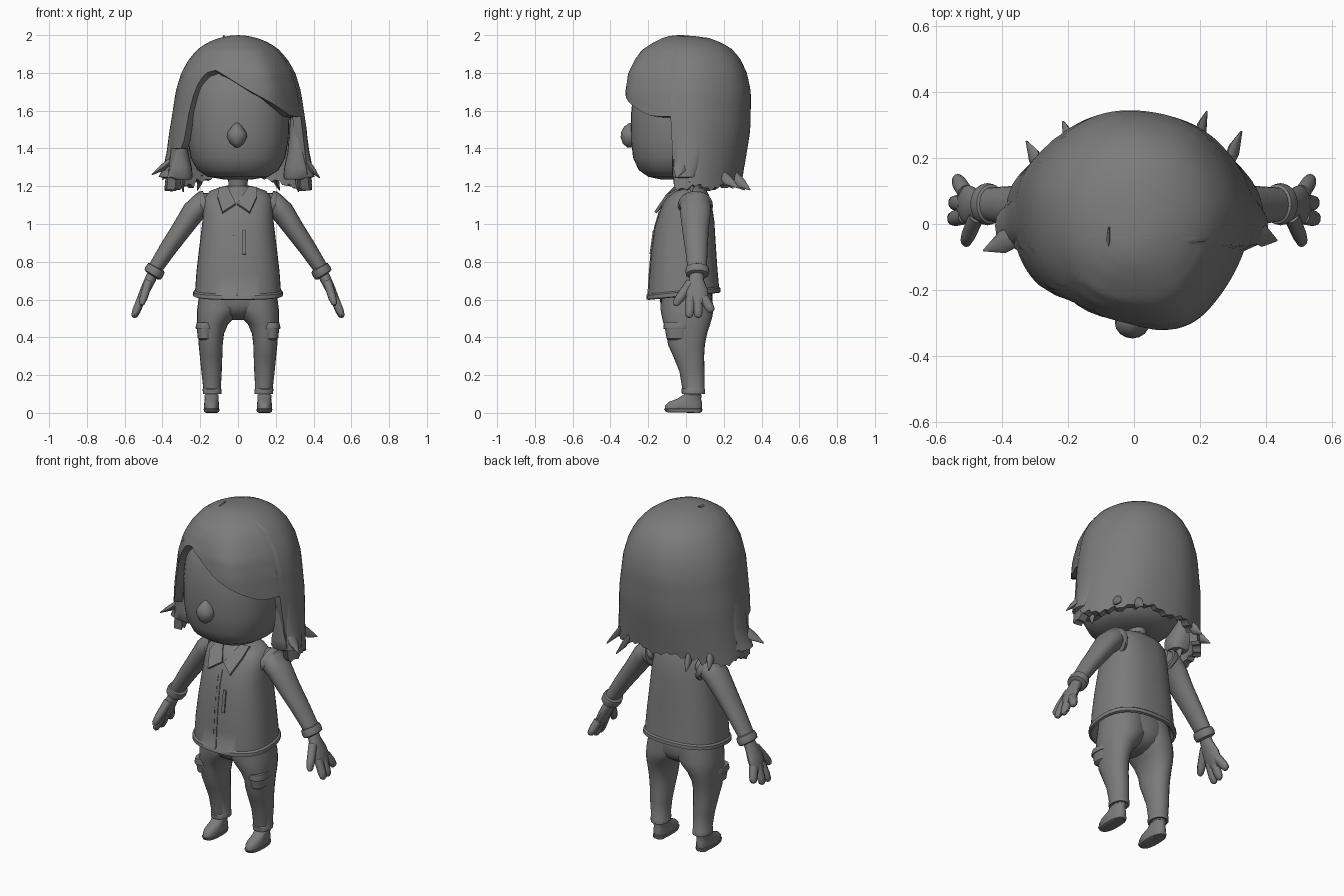
import bpy, bmesh, math
from mathutils import Vector

grey = bpy.data.materials.new("plain_grey")
grey.diffuse_color = (0.2, 0.2, 0.2, 1)


def smooth(ob, angle=40):
    bpy.ops.object.select_all(action='DESELECT')
    ob.select_set(True)
    bpy.context.view_layer.objects.active = ob
    bpy.ops.object.shade_smooth_by_angle(angle=math.radians(angle))


def finish(name, bm, angle=40):
    bmesh.ops.remove_doubles(bm, verts=bm.verts, dist=0.0004)
    bmesh.ops.recalc_face_normals(bm, faces=bm.faces)
    me = bpy.data.meshes.new(name)
    bm.to_mesh(me)
    bm.free()
    ob = bpy.data.objects.new(name, me)
    bpy.context.collection.objects.link(ob)
    me.materials.append(grey)
    smooth(ob, angle)
    return ob


def thicken(ob, thick, offset):
    m = ob.modifiers.new("thickness", 'SOLIDIFY')
    m.thickness, m.offset = thick, offset
    bpy.context.view_layer.objects.active = ob
    bpy.ops.object.modifier_apply(modifier=m.name)
    smooth(ob, 50)


def skin(name, rings, caps=True, angle=40):
    """Bridge a list of closed rings of points."""
    bm = bmesh.new()
    vs = [[bm.verts.new(p) for p in r] for r in rings]
    n = len(rings[0])
    for a, b in zip(vs, vs[1:]):
        for i in range(n):
            bm.faces.new((a[i], a[(i + 1) % n], b[(i + 1) % n], b[i]))
    if caps:
        bm.faces.new(vs[0])
        bm.faces.new(vs[-1])
    return finish(name, bm, angle)


def stack(name, rows, n=32, p=2.0, tilt=0.0, s=1):
    """Horizontal rings: (z, x0, x1, y0, y1); tilt slopes them along y."""
    rings = []
    for z, x0, x1, y0, y1 in rows:
        ring = []
        for i in range(n):
            c, d = math.cos(math.tau * i / n), math.sin(math.tau * i / n)
            x = (x0 + x1) / 2 + (x1 - x0) / 2 * math.copysign(abs(c) ** (2 / p), c)
            y = (y0 + y1) / 2 + (y1 - y0) / 2 * math.copysign(abs(d) ** (2 / p), d)
            ring.append((s * x, y, z + tilt * y))
        rings.append(ring)
    return skin(name, rings)


def tube(name, path, n=14, s=1):
    """Rings across a path: (x, y, z, radius along y, other radius)."""
    pts = [Vector(q[:3]) for q in path]
    rings = []
    for k, q in enumerate(path):
        t = (pts[min(k + 1, len(pts) - 1)] - pts[max(k - 1, 0)]).normalized()
        v = t.cross(Vector((0, 1, 0))).normalized()
        u = v.cross(t)
        ring = [pts[k] + u * q[3] * math.cos(math.tau * i / n) + v * q[4] * math.sin(math.tau * i / n)
                for i in range(n)]
        rings.append([(s * w.x, w.y, w.z) for w in ring])
    return skin(name, rings)


def plate(name, pts, thick=0.008):
    bm = bmesh.new()
    bm.faces.new([bm.verts.new(p) for p in pts])
    thicken(finish(name, bm), thick, 0)


def lerp(table, z):
    """Read a table sorted by falling first value."""
    for a, b in zip(table, table[1:]):
        if z >= b[0]:
            f = min(1, max(0, (a[0] - z) / (a[0] - b[0])))
            return [p + (q - p) * f for p, q in zip(a[1:], b[1:])]
    return table[-1][1:]


# Head, nose and neck
stack("head", [(1.235, -.07, .07, -.13, .06), (1.25, -.16, .16, -.2, .13), (1.285, -.215, .215, -.25, .18),
               (1.35, -.25, .25, -.28, .22), (1.45, -.268, .268, -.292, .25), (1.57, -.272, .272, -.292, .26),
               (1.7, -.26, .26, -.28, .25), (1.8, -.22, .22, -.24, .21), (1.88, -.12, .12, -.14, .12)], 40, 2.3)
stack("nose", [(1.405, -.014, .004, -.31, -.28), (1.425, -.04, .03, -.335, -.25), (1.46, -.058, .048, -.346, -.25),
               (1.485, -.054, .044, -.344, -.25), (1.515, -.034, .024, -.328, -.25), (1.535, -.014, .004, -.3, -.27)], 16)
stack("neck", [(1.12, -.06, .06, -.04, .09), (1.2, -.05, .05, -.03, .08), (1.28, -.055, .055, -.05, .08)], 20)

# Hair: a bob whose hem height follows the direction round the head
shape = [(2.0, 0, -.04, -.04), (1.997, .045, -.08, .03), (1.985, .1, -.125, .12), (1.96, .165, -.175, .19),
         (1.92, .22, -.235, .252), (1.87, .262, -.27, .29), (1.8, .302, -.3, .323), (1.7, .332, -.315, .345),
         (1.5, .362, -.31, .342), (1.35, .375, -.30, .318), (1.25, .385, -.3, .3), (1.15, .395, -.3, .29)]
opening = [(.3, 1.57), (.27, 1.575), (-.12, 1.815), (-.17, 1.8), (-.21, 1.75), (-.24, 1.67), (-.27, 1.54),
           (-.29, 1.4)]


def hem(a, i):
    if math.sin(a) > -.27:
        back = .04 if math.sin(a) > .75 else 0
        return 1.195 + back + .012 * math.sin(a * 11) + .008 * math.sin(i * 2.1)
    z = 1.7
    for _ in range(5):
        z = lerp(opening, lerp(shape, z)[0] * math.cos(a))[0]
    return z


COLS, ROWS = 120, 20
rings = []
for k in range(ROWS + 1):
    ring = []
    for i in range(COLS):
        a = math.tau * i / COLS
        z = 2 - (2 - hem(a, i)) * (k / ROWS) ** 1.7
        rx, yf, yb = lerp(shape, z)
        low = min(1, (2 - z) * 5)
        deg = math.degrees(a) - 360
        wave = 1 + low * (.006 * math.sin(a * 7 + 1) + .09 * math.exp(-((deg + 64) / 18) ** 2)
                          - .03 * math.exp(-((deg + 97) / 14) ** 2))
        yc = .02 if z < 1.9 else (yf + yb) / 2
        d = math.sin(a)
        ring.append((rx * math.cos(a) * wave, yc + d * wave * ((yb - yc) if d > 0 else (yc - yf)), z))
    rings.append(ring)
thicken(skin("hair", rings, caps=False, angle=50), .045, -1)

# Flared front locks that fill the space beside the cheeks
for s, tip in ((-1, .03), (1, 0)):
    stack("side_lock", [(1.235, .25, .36, -.06, .05), (1.25, .24, .405 + tip * .5, -.072, .06),
                        (1.3, .245, .395, -.075, .08), (1.38, .262, .378, -.072, .1),
                        (1.5, .272, .362, -.07, .1), (1.62, .28, .34, -.05, .08)], 20, 2.6, 0, s)

# Flicked hair ends: root, tip, width
tufts = [((-.34, -.03, 1.35), (-.455, -.08, 1.262), .05), ((.35, -.02, 1.35), (.432, -.05, 1.245), .05),
         ((-.35, .05, 1.31), (-.40, .03, 1.235), .045), ((.35, .05, 1.31), (.39, .02, 1.22), .045),
         ((-.28, .16, 1.28), (-.325, .25, 1.19), .04), ((.28, .17, 1.28), (.325, .28, 1.19), .04),
         ((-.19, .23, 1.27), (-.215, .31, 1.18), .04), ((.19, .24, 1.27), (.22, .34, 1.18), .04),
         ((-.30, .02, 1.28), (-.29, .03, 1.17), .035), ((.31, .02, 1.28), (.32, .03, 1.17), .035),
         ((-.08, -.08, 1.97), (-.075, -.01, 1.998), .016)]
for r, t, w in tufts:
    m = [r[0] * .5 + t[0] * .5, r[1] * .5 + t[1] * .5, r[2] * .42 + t[2] * .58]
    tube("hair_tuft", [(*r, w * .6, w * .3), (*m, w * .7, w * .35), (*t, .003, .003)], 8)

# Shirt with a hollow hem
shirt = [(.72, -.17, .17, -.13, .11), (.64, -.21, .21, -.18, .15), (.618, -.225, .225, -.198, .172),
         (.622, -.237, .237, -.209, .184), (.642, -.237, .237, -.208, .183), (.65, -.227, .227, -.2, .175),
         (.75, -.22, .22, -.194, .166), (.87, -.206, .206, -.184, .158), (1.0, -.19, .19, -.165, .15),
         (1.08, -.184, .184, -.14, .138), (1.14, -.177, .177, -.11, .122), (1.172, -.15, .15, -.082, .105),
         (1.19, -.1, .1, -.05, .085), (1.2, -.055, .055, -.035, .08)]
stack("shirt", shirt, 40, 2.5, .1)
front = [(r[0] + .1 * r[3], r[3]) for r in reversed(shirt[4:])]


def strip(name, x0, x1, z0, z1, out=.003):
    y0, y1 = lerp(front, z0)[0] - out, lerp(front, z1)[0] - out
    plate(name, [(x0, y0, z0), (x1, y0, z0), (x1, y1, z1), (x0, y1, z1)])


# Button placket, stitches and chest pocket slit
rows = [z for z, _ in front if z < 1.09][::-1]
for z0, z1 in zip(rows, rows[1:]):
    strip("placket", -.008, -.002, z0, z1, 0)
for j in range(6):
    strip("stitch", -.025, -.022, .7 + j * .06, .735 + j * .06, -.002)
strip("pocket_slit", .025, .043, .84, .965, .004)

# Collar
stack("collar_stand", [(1.15, -.085, .085, -.085, .105), (1.185, -.075, .075, -.06, .1),
                       (1.2, -.06, .06, -.04, .09), (1.17, -.05, .05, -.03, .08)], 24)
for s in (-1, 1):
    plate("collar_flap", [(s * .004 - .008, -.128, 1.105), (s * .072 - .01, -.163, 1.06),
                          (s * .105 - .004, -.105, 1.145), (s * .1, -.03, 1.19),
                          (s * .055, -.055, 1.195)], .014)

for s in (-1, 1):
    # Sleeve and armhole edge
    tube("sleeve", [(.14, .05, 1.115, .065, .05), (.19, .05, 1.105, .084, .065), (.235, .05, 1.065, .082, .062),
                    (.3, .05, .97, .07, .053), (.37, .055, .87, .06, .046), (.445, .06, .755, .05, .038)], 20, s)
    tube("armhole", [(.165, .05, 1.10, .092, .078), (.183, .05, 1.095, .093, .08), (.193, .05, 1.09, .086, .072)], 24, s)
    # Rolled cuff
    tube("cuff", [(.428, .06, .775, .045, .036), (.432, .06, .768, .06, .05), (.443, .06, .748, .064, .053),
                  (.452, .06, .732, .06, .05), (.456, .06, .726, .04, .034)], 20, s)
    # Hand
    tube("palm", [(.44, .06, .76, .036, .03), (.465, .055, .705, .04, .03), (.492, .055, .65, .06, .027),
                  (.515, .06, .595, .058, .023), (.524, .062, .572, .045, .014)], 14, s)
    for root, tip in (((.51, .025, .61), (.554, .015, .505)), ((.51, .06, .61), (.55, .065, .505)),
                      ((.51, .095, .61), (.538, .138, .535)), ((.475, .025, .69), (.512, -.06, .57))):
        mid = [a * .35 + b * .65 for a, b in zip(root, tip)]
        end = [a * .08 + b * .92 for a, b in zip(root, tip)]
        tube("finger", [(*root, .026, .024), (*mid, .025, .022), (*end, .02, .016), (*tip, .008, .007)], 10, s)
    # Trouser leg with turned hem
    stack("trouser_leg", [(.13, .11, .165, .01, .08), (.1, .1, .175, -.008, .09), (.1, .088, .186, -.022, .1),
                          (.125, .088, .187, -.024, .1), (.13, .091, .184, -.02, .097), (.22, .086, .194, -.035, .098),
                          (.3, .083, .202, -.068, .096), (.36, .081, .208, -.095, .1), (.42, .074, .212, -.105, .112),
                          (.47, .052, .216, -.118, .128), (.51, .012, .218, -.128, .14), (.55, -.02, .216, -.135, .145),
                          (.67, -.04, .2, -.13, .13)], 24, 2.2, 0, s)
    # Cargo pocket and flap
    stack("cargo_pocket", [(.385, .13, .2, -.09, .0), (.395, .13, .213, -.103, .012),
                           (.455, .13, .219, -.113, .018), (.465, .13, .208, -.1, .01)], 20, 2.6, 0, s)
    stack("pocket_flap", [(.445, .13, .223, -.118, .02), (.452, .13, .225, -.12, .022),
                          (.478, .13, .219, -.116, .018)], 20, 2.6, 0, s)
    # Ankle and shoe
    stack("ankle", [(.05, .108, .172, -.002, .078), (.14, .108, .172, .0, .082)], 16, 2, 0, s)
    stack("shoe_sole", [(.002, .107, .173, -.095, .075), (.006, .1, .18, -.107, .085), (.02, .098, .182, -.116, .087),
                        (.024, .104, .176, -.11, .08)], 24, 2.5, 0, s)
    stack("shoe", [(0, .11, .17, .01, .075), (.02, .101, .179, -.112, .083), (.04, .1, .18, -.11, .086),
                   (.058, .102, .178, -.092, .084), (.075, .104, .176, -.045, .08), (.095, .103, .177, -.015, .083),
                   (.102, .112, .168, -.005, .075)], 24, 2.3, 0, s)

# Trouser seat
stack("trouser_seat", [(.492, -.04, .04, -.03, .05), (.505, -.075, .075, -.075, .09), (.53, -.14, .14, -.115, .125),
                       (.57, -.19, .19, -.135, .142), (.63, -.205, .205, -.14, .14), (.74, -.18, .18, -.12, .12)], 32, 2.1)
